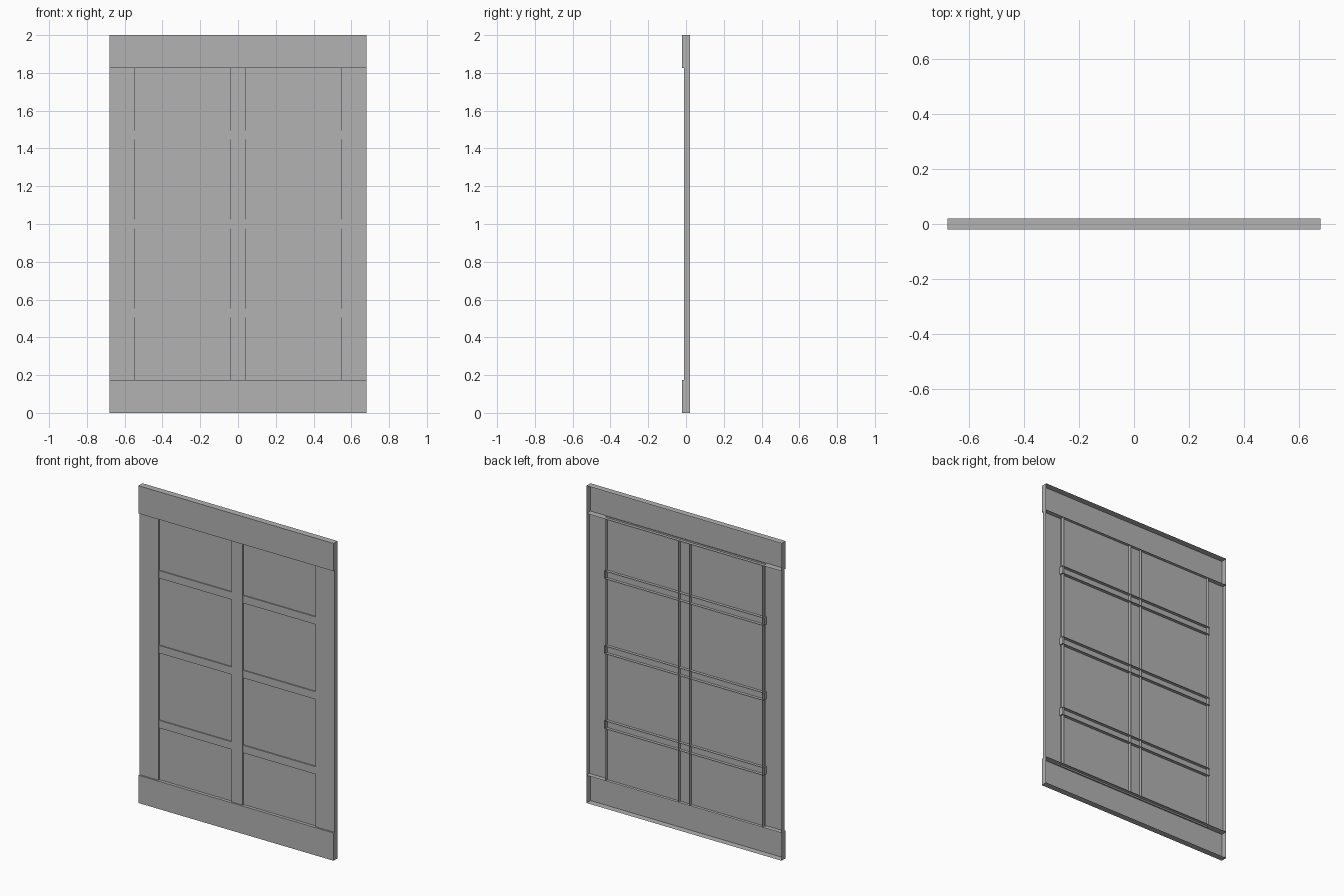
import bpy
import bmesh
from mathutils import Vector

old = bpy.data.objects.get("Cube")
if old:
    bpy.data.objects.remove(old, do_unlink=True)

grey = bpy.data.materials.new("mid_grey")
grey.use_nodes = True
grey.diffuse_color = (0.45, 0.45, 0.45, 1)
grey.node_tree.nodes["Principled BSDF"].inputs["Base Color"].default_value = grey.diffuse_color

W, H = 0.68, 2.0          # half width, height
RAIL = 0.175              # rail height
INNER = 0.547             # inner edge of the stiles
BACK = 0.02               # shared open back plane


def slat(name, x0, x1, z0, z1, front, back=BACK, skip=()):
    """Box open at the back; skip drops faces along further directions."""
    bm = bmesh.new()
    bmesh.ops.create_cube(bm, size=1)
    size = Vector((x1 - x0, back - front, z1 - z0))
    centre = Vector(((x0 + x1) / 2, (back + front) / 2, (z0 + z1) / 2))
    bmesh.ops.scale(bm, vec=size, verts=bm.verts)
    bmesh.ops.translate(bm, vec=centre, verts=bm.verts)
    bm.normal_update()
    gone = [Vector((0, 1, 0))] + [Vector(d) for d in skip]
    doomed = [f for f in bm.faces if any(f.normal.dot(d) > 0.9 for d in gone)]
    bmesh.ops.delete(bm, geom=doomed, context='FACES')
    mesh = bpy.data.meshes.new(name)
    bm.to_mesh(mesh)
    bm.free()
    mesh.materials.append(grey)
    obj = bpy.data.objects.new(name, mesh)
    bpy.context.collection.objects.link(obj)
    return obj


ENDS = ((0, 0, 1), (0, 0, -1))
SIDES = ((1, 0, 0), (-1, 0, 0))

# Thick rails at the top and bottom
slat("bottom_rail", -W, W, 0, RAIL, -0.02)
slat("top_rail", -W, W, H - RAIL, H, -0.02)

# Upright stiles and the central mullion
slat("left_stile", INNER, W, RAIL, H - RAIL, -0.01, skip=ENDS)
slat("right_stile", -W, -INNER, RAIL, H - RAIL, -0.01, skip=ENDS)
slat("mullion", -0.04, 0.04, RAIL, H - RAIL, -0.01, skip=ENDS)

# Thin crossbars, slightly behind the uprights
for i, name in enumerate(("lower", "middle", "upper")):
    z = H / 2 + (i - 1) * 0.472
    slat(name + "_crossbar", -INNER - 0.01, INNER + 0.01, z - 0.024, z + 0.024, -0.007)

# Recessed panel sheet, tucked a little under the frame
slat("panel", -INNER - 0.01, INNER + 0.01, RAIL - 0.01, H - RAIL + 0.01,
     0.0, back=0.001, skip=ENDS + SIDES)
